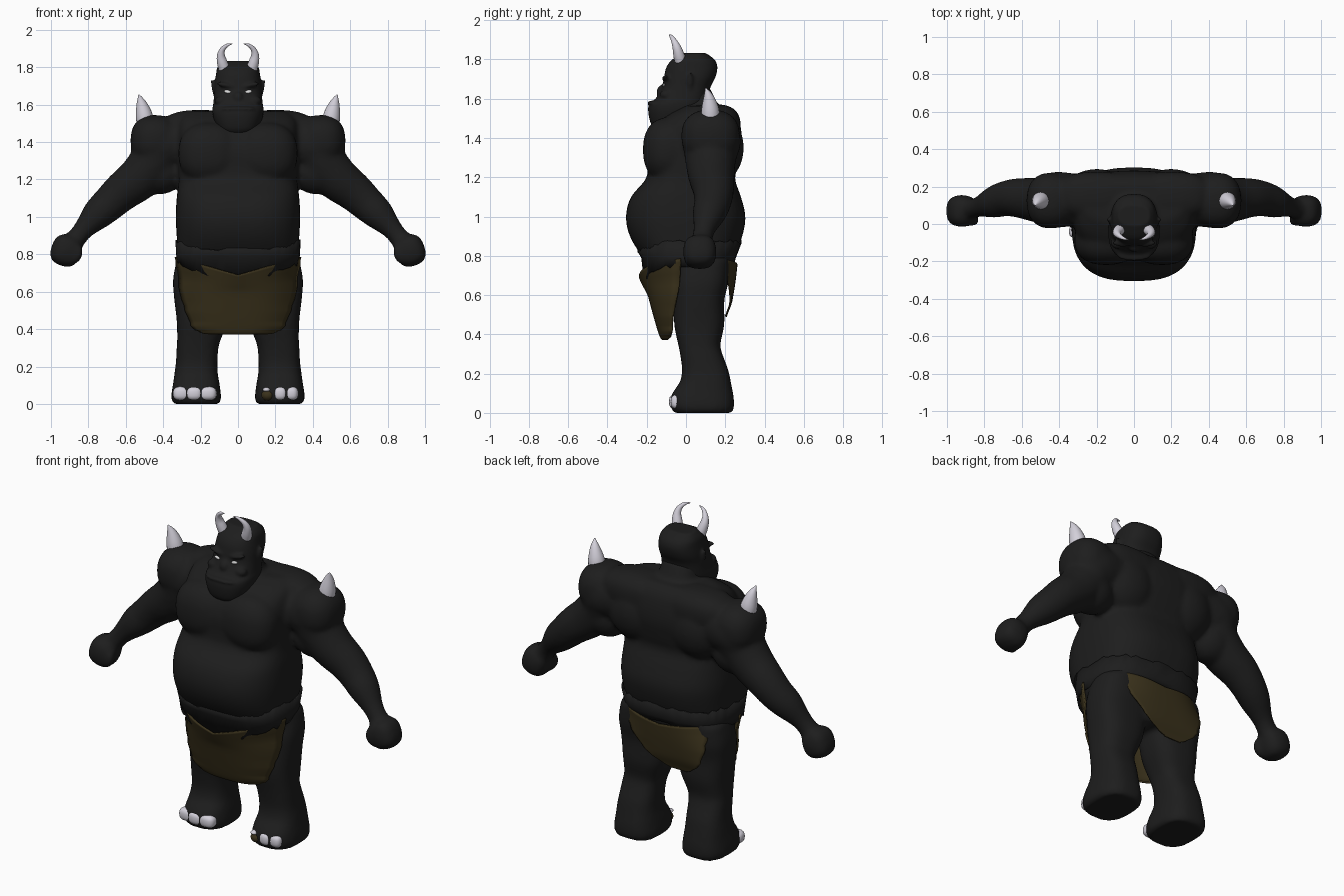
import bpy, bmesh, math, random
from mathutils import Vector, Matrix

if "Cube" in bpy.data.objects:
    bpy.data.objects.remove(bpy.data.objects["Cube"])

random.seed(4)


def material(name, rgb):
    m = bpy.data.materials.new(name)
    m.diffuse_color = (*rgb, 1)
    m.use_nodes = True
    m.node_tree.nodes["Principled BSDF"].inputs["Base Color"].default_value = m.diffuse_color
    return m


SKIN = material("dark skin", (0.0125, 0.0125, 0.0125))
CLOTH = material("brown cloth", (0.042, 0.031, 0.011))
HORN = material("pale horn", (0.65, 0.63, 0.70))
WHITE = material("eye white", (0.75, 0.75, 0.75))


def spline(rows, k=4):
    """Catmull-Rom interpolation of rows of numbers."""
    out = []
    for i in range(len(rows) - 1):
        a, b, c, d = rows[max(i - 1, 0)], rows[i], rows[i + 1], rows[min(i + 2, len(rows) - 1)]
        for j in range(k):
            t = j / k
            out.append([0.5 * (2 * q + (r - p) * t + (2 * p - 5 * q + 4 * r - s) * t * t
                               + (3 * q - p - 3 * r + s) * t ** 3) for p, q, r, s in zip(a, b, c, d)])
    return out + [list(rows[-1])]


def power(c, e):
    return math.copysign(abs(c) ** e, c)


def skin(bm, rings, caps=True):
    vs = [[bm.verts.new(p) for p in ring] for ring in rings]
    n = len(vs[0])
    for a, b in zip(vs, vs[1:]):
        for i in range(n):
            bm.faces.new((a[i], a[(i + 1) % n], b[(i + 1) % n], b[i]))
    if caps:
        bm.faces.new(vs[0][::-1])
        bm.faces.new(vs[-1])


def loft(bm, rows, n=2.4, s=1):
    """Stacked superellipse sections: z, x0, x1, y0, y1."""
    rings = []
    for z, x0, x1, y0, y1 in spline(rows):
        ring = []
        for i in range(40):
            a = math.tau * i / 40
            ring.append((s * ((x0 + x1) / 2 + (x1 - x0) / 2 * power(math.cos(a), 2 / n)),
                         (y0 + y1) / 2 + (y1 - y0) / 2 * power(math.sin(a), 2 / n), z))
        rings.append(ring)
    skin(bm, rings)


def tube(bm, rows, s=1, seg=20):
    """Round limb along points x, y, z, radius."""
    pts = spline(rows)
    rings = []
    for i, (x, y, z, r) in enumerate(pts):
        t = (Vector(pts[min(i + 1, len(pts) - 1)][:3]) - Vector(pts[max(i - 1, 0)][:3])).normalized()
        u = t.cross(Vector((0, 1, 0))).normalized()
        w = u.cross(t)
        ring = [Vector((x, y, z)) + r * (math.cos(a) * u + math.sin(a) * w)
                for a in (math.tau * j / seg for j in range(seg))]
        rings.append([(s * p.x, p.y, p.z) for p in ring])
    skin(bm, rings)


def blob(bm, c, r, s=1, e=1.0, rot=0.0):
    """Ellipsoid, boxier for e < 1, turned about y."""
    m = Matrix.Rotation(math.radians(rot), 3, 'Y')
    for v in bmesh.ops.create_uvsphere(bm, u_segments=24, v_segments=14, radius=1)['verts']:
        p = m @ Vector([power(q, e) * k for q, k in zip(v.co, r)]) + Vector(c)
        v.co = (s * p.x, p.y, p.z)


def finish(name, bm, mat, voxel=0, smooth=6, thick=0):
    bmesh.ops.recalc_face_normals(bm, faces=bm.faces)
    me = bpy.data.meshes.new(name)
    bm.to_mesh(me)
    bm.free()
    me.materials.append(mat)
    me.polygons.foreach_set("use_smooth", [True] * len(me.polygons))
    ob = bpy.data.objects.new(name, me)
    bpy.context.collection.objects.link(ob)
    if voxel:
        r = ob.modifiers.new("fuse", 'REMESH')
        r.mode, r.voxel_size, r.use_smooth_shade = 'VOXEL', voxel, True
        k = ob.modifiers.new("soften", 'SMOOTH')
        k.factor, k.iterations = 0.5, smooth
    if thick:
        ob.modifiers.new("thickness", 'SOLIDIFY').thickness = thick
    return ob


# body: torso, limbs and fists fused into one skin
bm = bmesh.new()
torso = [(.56, .22, -.02, .19), (.70, .30, -.14, .225), (.80, .32, -.225, .25), (.90, .328, -.286, .287),
         (1.0, .333, -.306, .303), (1.1, .328, -.28, .28), (1.19, .318, -.205, .25), (1.26, .32, -.195, .265),
         (1.36, .32, -.198, .285), (1.45, .32, -.165, .28), (1.52, .31, -.09, .26), (1.565, .26, 0, .22)]
loft(bm, [(z, -x, x, a, b) for z, x, a, b in torso], 2.7)
loft(bm, [(1.45, -.13, .13, -.09, .2), (1.55, -.12, .12, -.08, .17), (1.66, -.1, .1, -.06, .12)])
arm = [(.25, .13, 1.39, .13), (.41, .13, 1.38, .15), (.455, .125, 1.29, .13), (.53, .13, 1.205, .118),
       (.62, .14, 1.135, .105), (.69, .135, 1.07, .094), (.755, .115, 1.01, .083), (.835, .09, .922, .053),
       (.90, .075, .84, .06)]
leg = [(0, .10, .345, -.06, .235), (.03, .09, .357, -.078, .245), (.08, .095, .352, -.078, .243),
       (.115, .10, .346, -.06, .237), (.16, .108, .34, -.03, .228), (.22, .11, .332, -.02, .215),
       (.30, .105, .328, -.03, .185), (.35, .09, .325, -.04, .175), (.45, .05, .328, -.06, .195),
       (.57, .02, .342, -.06, .195), (.67, .0, .347, -.06, .215), (.78, .0, .325, -.04, .22)]
for s in (1, -1):
    tube(bm, arm, s, 28)
    loft(bm, leg, 2.7, s)
    blob(bm, (.445, .125, 1.41), (.13, .15, .135), s, .85)          # shoulder
    blob(bm, (.42, .13, 1.25), (.14, .115, .13), s)                 # upper arm
    blob(bm, (.15, -.085, 1.34), (.17, .135, .165), s, .85)         # chest
    blob(bm, (.2, .15, 1.46), (.22, .13, .112), s, .8)              # upper back
    blob(bm, (.2, .16, 1.35), (.18, .135, .18), s)                  # shoulder blade
    blob(bm, (.92, .07, .82), (.08, .085, .085), s, .75, -20)       # fist
    blob(bm, (.865, .02, .80), (.035, .03, .055), s, 1, -20)        # thumb
finish("body", bm, SKIN, .014)

# head with heavy jaw, brow, nose and ears
bm = bmesh.new()
head = [(1.44, .07, -.15, -.03), (1.47, .108, -.178, .05), (1.53, .132, -.192, .09), (1.575, .137, -.188, .105),
        (1.60, .133, -.155, .112), (1.66, .127, -.122, .125), (1.71, .125, -.112, .15), (1.76, .118, -.10, .16),
        (1.80, .11, -.07, .145), (1.833, .085, -.01, .10)]
loft(bm, [(z, -x, x, a, b) for z, x, a, b in head], 2.5)
blob(bm, (0, -.12, 1.635), (.03, .03, .035))
blob(bm, (0, -.165, 1.578), (.095, .032, .013))
for s in (1, -1):
    blob(bm, (.06, -.10, 1.703), (.055, .022, .014), s, 1, -12)
    blob(bm, (.085, -.10, 1.62), (.04, .033, .028), s)
    tube(bm, [(.115, .02, 1.64, .014), (.122, .02, 1.69, .019), (.143, .025, 1.735, .005)], s)
head_ob = finish("head", bm, SKIN, .008, 3)

# eyes set on the face surface
bpy.context.view_layer.update()
face = head_ob.evaluated_get(bpy.context.evaluated_depsgraph_get())
bm = bmesh.new()
for s in (1, -1):
    hit, loc, _, _ = face.ray_cast(Vector((s * .055, -1, 1.669)), Vector((0, 1, 0)))
    blob(bm, (.055, loc.y if hit else -.11, 1.669), (.02, .007, .009), s, 1, -12)
finish("eyes", bm, WHITE)

# curled head horns and shoulder spikes
bm = bmesh.new()
for s in (1, -1):
    tube(bm, [(.073, -.028, 1.79, .03), (.084, -.037, 1.825, .028), (.091, -.047, 1.86, .022),
              (.084, -.06, 1.892, .015), (.06, -.075, 1.917, .009), (.03, -.085, 1.926, .002)], s)
finish("head_horns", bm, HORN)
bm = bmesh.new()
for s in (1, -1):
    tube(bm, [(.495, .125, 1.50, .047), (.503, .123, 1.55, .044), (.517, .115, 1.61, .026),
              (.53, .10, 1.655, .002)], s)
finish("shoulder_spikes", bm, HORN)

# toes: pale nails, with one worn brown toe
bm = bmesh.new()
for x, y, r in ((-.302, -.04, .046), (-.235, -.05, .044), (-.162, -.048, .047),
                (.225, -.05, .036), (.283, -.042, .038)):
    blob(bm, (x, y, .056), (r, .036, .037), 1, .75)
blob(bm, (.152, -.062, .076), (.02, .023, .012))
finish("toes", bm, HORN)
bm = bmesh.new()
blob(bm, (.16, -.05, .046), (.035, .034, .03))
finish("worn_toe", bm, CLOTH)


# hanging cloths: rows are z, half width, centre y, side curl, sideways shift
def cloth(name, rows, dip):
    bm = bmesh.new()
    grid = []
    for z, w, y, k, x in spline(rows, 5):
        jag = random.uniform(-.006, .006)
        f = max(0, (z - .6) / .17)
        grid.append([bm.verts.new((x + (w + jag) * u, y + k * abs(u) ** 3, z - dip * f * (1 - abs(u))))
                     for u in (i / 12 - 1 for i in range(25))])
    for a, b in zip(grid, grid[1:]):
        for i in range(24):
            bm.faces.new((a[i], a[i + 1], b[i + 1], b[i]))
    finish(name, bm, CLOTH, thick=.01)


cloth("front_cloth", [(.785, .342, -.24, .21, 0), (.65, .318, -.208, .17, 0), (.50, .285, -.168, .10, 0),
                      (.42, .25, -.145, .07, 0), (.385, .21, -.132, .05, 0), (.372, .16, -.122, .03, 0)], .09)
cloth("back_cloth", [(.785, .29, .262, -.10, 0), (.68, .25, .252, -.035, -.03), (.57, .18, .236, -.005, -.07),
                     (.51, .10, .215, 0, -.09), (.488, .05, .207, 0, -.10)], .03)

# ragged dark waist wrap, tucked behind the cloths
bm = bmesh.new()
rings = [[], [], []]
for i in range(60):
    a = math.tau * i / 60
    c, q = math.cos(a), math.sin(a)
    front = max(0, -q) ** 2
    low = .755 - .075 * front + random.uniform(-.012, .012)
    for ring, z, rx, y0, y1 in ((rings[0], low, .326, -.215, .247), (rings[1], .79, .33, -.228, .254),
                                (rings[2], .872 - .05 * front + random.uniform(-.01, .01), .335, -.25, .283)):
        ring.append((rx * power(c, .74), (y0 + y1) / 2 + (y1 - y0) / 2 * power(q, .74), z))
skin(bm, rings, False)
finish("waist_wrap", bm, SKIN, thick=.008)
